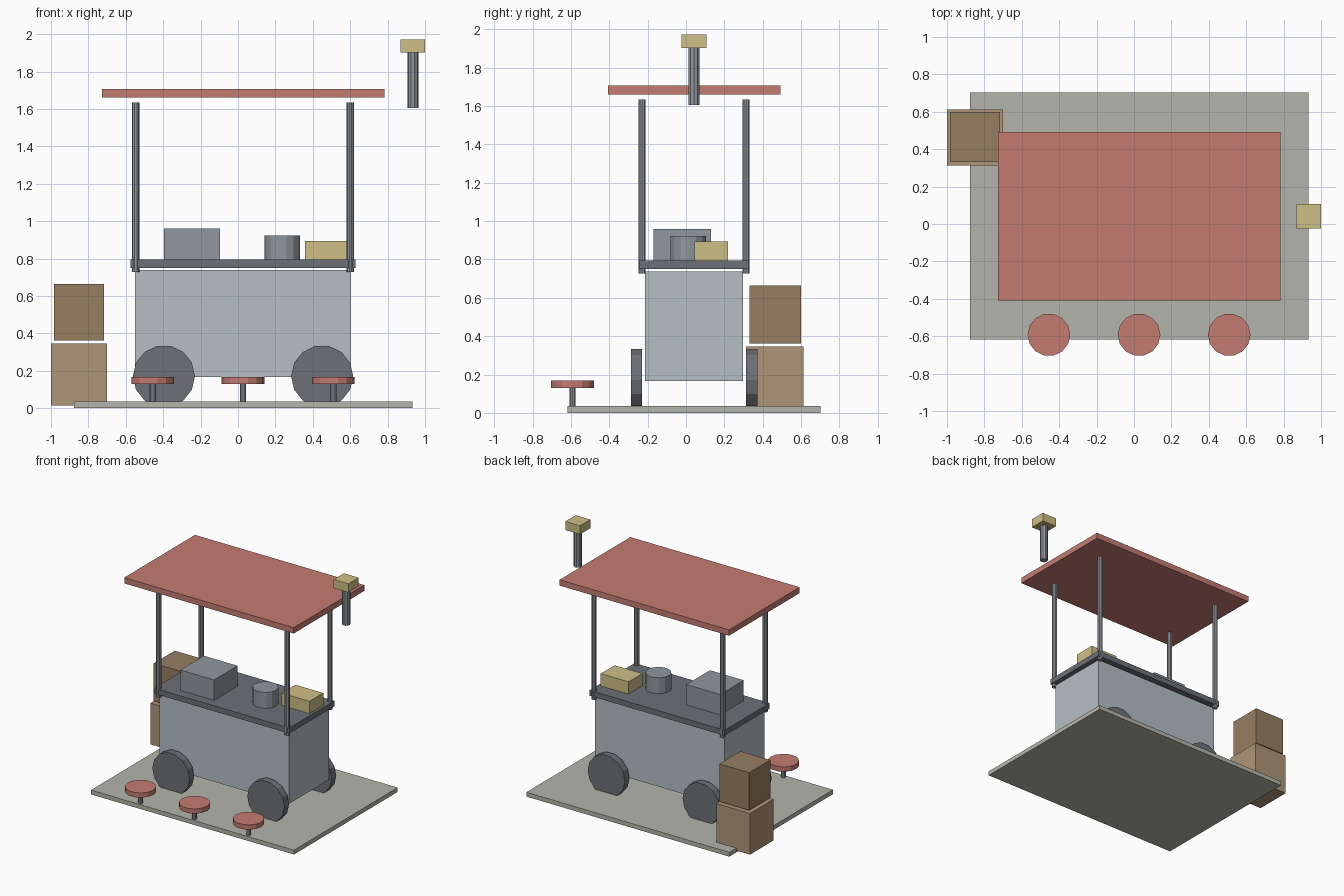
import bpy
from math import pi

if "Cube" in bpy.data.objects:
    bpy.data.objects.remove(bpy.data.objects["Cube"])

CX, CY = 0.027, 0.042  # centre of the cart


def material(name, r, g, b):
    m = bpy.data.materials.new(name)
    m.diffuse_color = (r, g, b, 1)
    m.use_nodes = True
    m.node_tree.nodes["Principled BSDF"].inputs["Base Color"].default_value = m.diffuse_color
    return m


RED = material("red", 0.55, 0.20, 0.17)
YELLOW = material("yellow", 0.62, 0.52, 0.24)
BROWN = material("light_brown", 0.43, 0.30, 0.19)
DARK_BROWN = material("dark_brown", 0.31, 0.21, 0.12)
PANEL = material("blue_grey", 0.46, 0.52, 0.55)
DARK = material("dark_grey", 0.15, 0.16, 0.18)
STEEL = material("steel", 0.28, 0.31, 0.34)
PAVING = material("paving", 0.46, 0.46, 0.42)


def finish(name, mat):
    o = bpy.context.object
    o.name = name
    o.data.materials.append(mat)
    return o


def box(name, x, y, z, mat):
    """Box from its (min, max) range on each axis."""
    r = (x, y, z)
    bpy.ops.mesh.primitive_cube_add(size=1, location=[(a + b) / 2 for a, b in r])
    o = finish(name, mat)
    o.scale = [b - a for a, b in r]
    bpy.ops.object.transform_apply(location=False, rotation=False, scale=True)
    return o


def around(c, half):
    return (c - half, c + half)


def cylinder(name, x, y, z, r, sides, mat):
    """Upright cylinder over the z range, with a corner on the x axis."""
    bpy.ops.mesh.primitive_cylinder_add(
        vertices=sides, radius=r, depth=z[1] - z[0],
        location=(x, y, (z[0] + z[1]) / 2), rotation=(0, 0, pi / 2))
    return finish(name, mat)


# Ground slab
box("base_slab", around(CX, 0.905), around(CY, 0.66), (0, 0.035), PAVING)

# Cart body, counter and roof
box("cart_body", around(CX, 0.577), around(CY, 0.256), (0.166, 0.738), PANEL)
box("counter", around(CX, 0.602), around(CY, 0.287), (0.751, 0.795), DARK)
box("roof", around(CX, 0.755), around(CY, 0.45), (1.66, 1.707), RED)

# Corner posts and wheels
for sx, side in ((-1, "left"), (1, "right")):
    for sy, end in ((-1, "front"), (1, "back")):
        cylinder(f"{end}_{side}_post", CX + sx * 0.574, CY + sy * 0.271,
                 (0.728, 1.635), 0.02, 10, STEEL)
        bpy.ops.mesh.primitive_cylinder_add(
            vertices=14, radius=0.166, depth=0.058,
            location=(CX + sx * 0.423, CY + sy * 0.301, 0.171),
            rotation=(pi / 2, pi / 2, 0))
        finish(f"{end}_{side}_wheel", DARK)

# Items on the counter
box("grill_box", (-0.396, -0.095), (-0.169, 0.131), (0.795, 0.96), STEEL)
cylinder("pot", 0.237, 0.012, (0.795, 0.923), 0.095, 14, STEEL)
box("food_tray", (0.358, 0.606), (0.044, 0.22), (0.795, 0.894), YELLOW)

# Stools in front
for i in (-1, 0, 1):
    x = CX + i * 0.482
    cylinder(f"stool_stem_{i + 2}", x, -0.592, (0.025, 0.131), 0.017, 10, STEEL)
    cylinder(f"stool_seat_{i + 2}", x, -0.592, (0.13, 0.168), 0.114, 14, RED)

# Stacked crates
box("lower_crate", (-1.0, -0.70), (0.314, 0.613), (0.015, 0.347), BROWN)
box("upper_crate", (-0.983, -0.717), (0.331, 0.599), (0.362, 0.665), DARK_BROWN)

# Lamp on a short pole
cylinder("lamp_pole", 0.935, CY, (1.605, 1.902), 0.03, 10, STEEL)
box("lamp_head", (0.869, 1.0), around(CY, 0.065), (1.902, 1.972), YELLOW)
